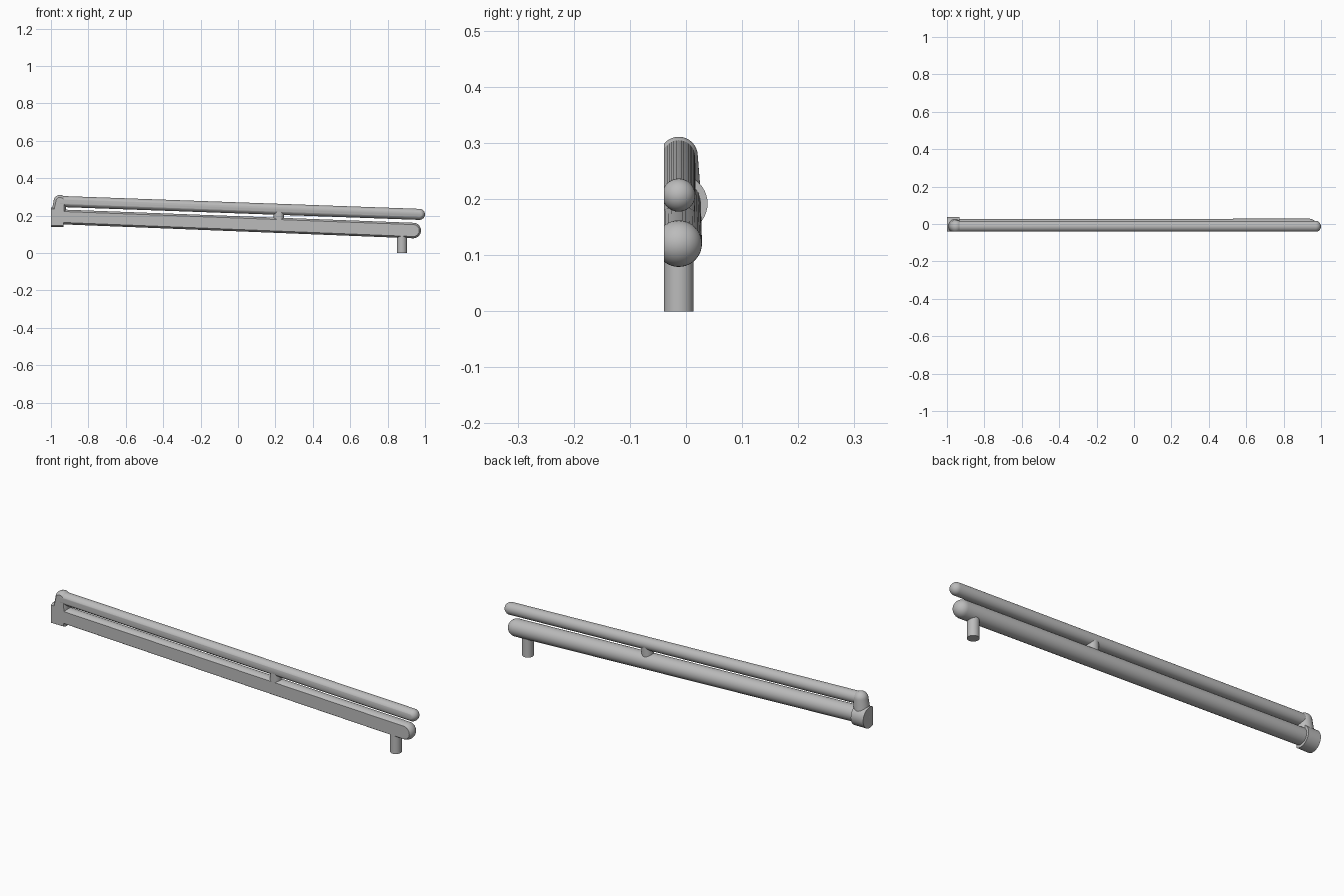
import bpy, bmesh, math
from mathutils import Vector

cube = bpy.data.objects.get("Cube")
if cube:
    bpy.data.objects.remove(cube)

steel = bpy.data.materials.new("grey metal")
steel.use_nodes = True
grey = (0.5, 0.5, 0.5, 1)
steel.diffuse_color = grey
steel.node_tree.nodes["Principled BSDF"].inputs["Base Color"].default_value = grey

AXIS_Y = -0.013    # all rods share this centre plane
FRONT_Y = -0.0395  # everything is sliced flat here


def rod(name, start, end, r_start, r_end, domed=False):
    """Turned rod from start to end (x, z), optionally domed, sliced flat in front."""
    a = Vector((start[0], AXIS_Y, start[1]))
    b = Vector((end[0], AXIS_Y, end[1]))
    length = (b - a).length
    profile = [(0, 0), (r_start, 0), (r_end, length)]
    if domed:
        for i in range(1, 9):
            t = i / 8 * math.pi / 2
            profile.append((r_end * math.cos(t), length + r_end * math.sin(t)))
    else:
        profile.append((0, length))

    # Revolve the profile, then aim it along the rod
    bm = bmesh.new()
    verts = [bm.verts.new((r, 0, h)) for r, h in profile]
    edges = [bm.edges.new(pair) for pair in zip(verts, verts[1:])]
    bmesh.ops.spin(bm, geom=verts + edges, cent=(0, 0, 0), axis=(0, 0, 1),
                   angle=math.tau, steps=40, use_duplicate=False)
    bmesh.ops.remove_doubles(bm, verts=bm.verts, dist=0.00005)
    turn = (b - a).to_track_quat('Z', 'Y').to_matrix()
    bmesh.ops.transform(bm, matrix=turn.to_4x4(), verts=bm.verts)
    bmesh.ops.translate(bm, vec=a, verts=bm.verts)

    # Flat front face
    bmesh.ops.bisect_plane(bm, geom=bm.verts[:] + bm.edges[:] + bm.faces[:],
                           plane_co=(0, FRONT_Y, 0), plane_no=(0, -1, 0),
                           clear_outer=True)
    bmesh.ops.holes_fill(bm, edges=[e for e in bm.edges if e.is_boundary], sides=0)
    bmesh.ops.recalc_face_normals(bm, faces=bm.faces)

    mesh = bpy.data.meshes.new(name)
    bm.to_mesh(mesh)
    bm.free()
    mesh.materials.append(steel)
    obj = bpy.data.objects.new(name, mesh)
    bpy.context.collection.objects.link(obj)
    bpy.ops.object.select_all(action='DESELECT')
    obj.select_set(True)
    bpy.context.view_layer.objects.active = obj
    bpy.ops.object.shade_smooth_by_angle(angle=math.radians(30))
    return obj


# Long rods
rod("lower_rod", (-0.96, 0.194), (0.937, 0.1205), 0.0395, 0.0415, domed=True)
rod("upper_rod", (-0.952, 0.276), (0.97, 0.207), 0.0295, 0.0295, domed=True)

# End fittings
rod("end_collar", (-1.0, 0.192), (-0.932, 0.192), 0.0515, 0.0515)
rod("elbow", (-0.96, 0.19), (-0.952, 0.277), 0.041, 0.034, domed=True)

# Link between the rods and the foot peg
rod("middle_link", (0.217, 0.14), (0.22, 0.235), 0.028, 0.028)
rod("foot_peg", (0.877, 0.0), (0.877, 0.12), 0.0265, 0.0265)
